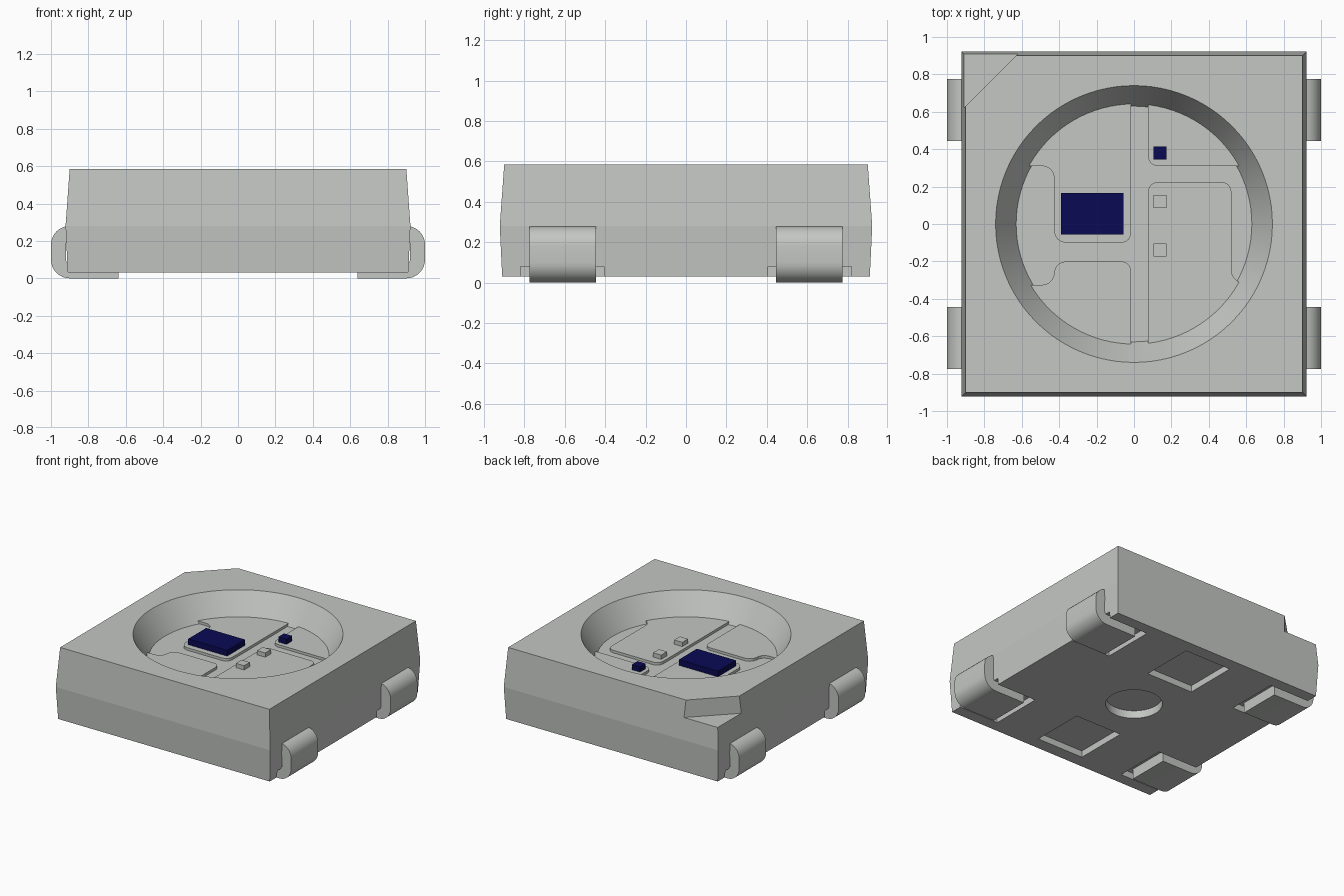
import bpy, bmesh, math
from mathutils import Vector

cube = bpy.data.objects.get("Cube")
if cube:
    bpy.data.objects.remove(cube, do_unlink=True)


def material(name, rgb):
    m = bpy.data.materials.new(name)
    m.use_nodes = True
    m.diffuse_color = (*rgb, 1)
    m.node_tree.nodes["Principled BSDF"].inputs["Base Color"].default_value = (*rgb, 1)
    return m


grey = material("light grey", (0.55, 0.57, 0.55))
navy = material("navy blue", (0.003, 0.003, 0.09))


def loft(name, rings, mat, smooth=None):
    """Closed solid through rings of matching 3D points."""
    bm = bmesh.new()
    loops = [[bm.verts.new(p) for p in ring] for ring in rings]
    n = len(loops[0])
    for a, b in zip(loops, loops[1:]):
        for i in range(n):
            j = (i + 1) % n
            bm.faces.new((a[i], a[j], b[j], b[i]))
    bm.faces.new(loops[0][::-1])
    bm.faces.new(loops[-1])
    bmesh.ops.recalc_face_normals(bm, faces=bm.faces[:])
    me = bpy.data.meshes.new(name)
    bm.to_mesh(me)
    bm.free()
    me.materials.append(mat)
    ob = bpy.data.objects.new(name, me)
    bpy.context.collection.objects.link(ob)
    if smooth:
        shade(ob, smooth)
    return ob


def shade(ob, degrees):
    bpy.ops.object.select_all(action='DESELECT')
    ob.select_set(True)
    bpy.context.view_layer.objects.active = ob
    bpy.ops.object.shade_smooth_by_angle(angle=math.radians(degrees))


def prism(name, outline, z0, z1, mat, smooth=None):
    return loft(name, [[(x, y, z) for x, y in outline] for z in (z0, z1)], mat, smooth)


def rect(x0, x1, y0, y1):
    return [(x0, y0), (x1, y0), (x1, y1), (x0, y1)]


def arc(cx, cy, r, a0, a1, n):
    return [(cx + r * math.cos(a0 + (a1 - a0) * i / n),
             cy + r * math.sin(a0 + (a1 - a0) * i / n)) for i in range(n + 1)]


def circle(r, n=96):
    return arc(0, 0, r, 0, 2 * math.pi, n)[:-1]


# Body: square block with a slight belt
body = loft("body", [[(x, y, z) for x, y in rect(-s, s, -s, s)]
                     for s, z in ((0.91, 0.03), (0.922, 0.28), (0.90, 0.585))], grey)

# Cutters: round cup, corner mark, underside pockets and centre dimple
cutters = [
    loft("cup_cutter", [[(x, y, z) for x, y in circle(r)]
                        for r, z in ((0.63, 0.40), (0.7995, 0.685))], grey),
    prism("corner_cutter", [(-1.1, 0.43), (-0.43, 1.1), (-1.1, 1.1)], 0.45, 0.8, grey),
    prism("dimple_cutter", circle(0.2), -0.05, 0.09, grey),
]
for sy in (-1, 1):
    cutters.append(prism("pocket_cutter", rect(-0.2, 0.2, sy * 0.6 - 0.21, sy * 0.6 + 0.21),
                         -0.05, 0.08, grey))
    for sx in (-1, 1):
        xs = sorted((sx * 0.57, sx * 1.1))
        ys = sorted((sy * 0.405, sy * 0.82))
        cutters.append(prism("lead_pocket_cutter", rect(*xs, *ys), -0.05, 0.08, grey))

bpy.context.view_layer.objects.active = body
for c in cutters:
    mod = body.modifiers.new("cut", 'BOOLEAN')
    mod.operation = 'DIFFERENCE'
    mod.solver = 'EXACT'
    mod.object = c
    bpy.ops.object.modifier_apply(modifier=mod.name)
    bpy.data.objects.remove(c, do_unlink=True)
shade(body, 5.5)

# Four bent leads folded under the body
q = math.pi / 2
profile = ([(0.64, 0.0)] + arc(0.90, 0.10, 0.10, -q, 0, 8) + arc(0.90, 0.18, 0.10, 0, q, 8)
           + [(0.86, 0.28), (0.86, 0.20)]
           + arc(0.90, 0.18, 0.02, q, 0, 4) + arc(0.90, 0.10, 0.02, 0, -q, 4) + [(0.64, 0.08)])
for sx, side in ((1, "left"), (-1, "right")):
    for sy, end in ((1, "back"), (-1, "front")):
        loft(f"lead_{end}_{side}",
             [[(sx * x, sy * y, z) for x, z in profile] for y in (0.445, 0.775)], grey, 30)


# Lead frame plates on the cup floor
def rounded(corners):
    """Round each (x, y, radius) corner with a short curve."""
    out = []
    for i, (x, y, r) in enumerate(corners):
        p = Vector((x, y))
        if r == 0:
            out.append((x, y))
            continue
        a = p + (Vector(corners[i - 1][:2]) - p).normalized() * r
        b = p + (Vector(corners[(i + 1) % len(corners)][:2]) - p).normalized() * r
        m = p + (a + b - 2 * p) * 0.12
        for k in range(7):
            t = k / 6
            v = a * (1 - t) ** 2 + m * 2 * t * (1 - t) + b * t * t
            out.append((v.x, v.y))
    return out


def plate(name, start, end, corners):
    a0, a1 = math.atan2(start[1], start[0]), math.atan2(end[1], end[0])
    rim = [(x, y, 0) for x, y in arc(0, 0, 0.644, a0, a1, 24)]
    prism(name, rounded(rim + corners), 0.39, 0.42, grey)


plate("plate_back_right", (-0.015, 0.644), (-0.565, 0.31),
      [(-0.427, 0.31, 0.06), (-0.427, -0.10, 0.06), (-0.015, -0.10, 0.05)])
plate("plate_front_right", (-0.555, -0.325), (-0.015, -0.644),
      [(-0.015, -0.20, 0.05), (-0.427, -0.20, 0.06), (-0.427, -0.325, 0.06)])
plate("plate_front_left", (0.075, -0.64), (0.56, -0.31),
      [(0.52, -0.28, 0.03), (0.52, 0.225, 0.05), (0.075, 0.225, 0.05)])
plate("plate_back_left", (0.565, 0.31), (0.075, 0.64), [(0.075, 0.31, 0.05)])

# Chips and bond pads
prism("large_chip", rect(-0.39, -0.055, -0.055, 0.165), 0.415, 0.465, navy)
prism("small_chip", rect(0.105, 0.175, 0.345, 0.415), 0.415, 0.46, navy)
for y, name in ((0.12, "bond_pad_back"), (-0.14, "bond_pad_front")):
    prism(name, rect(0.105, 0.175, y - 0.035, y + 0.035), 0.415, 0.453, grey)
